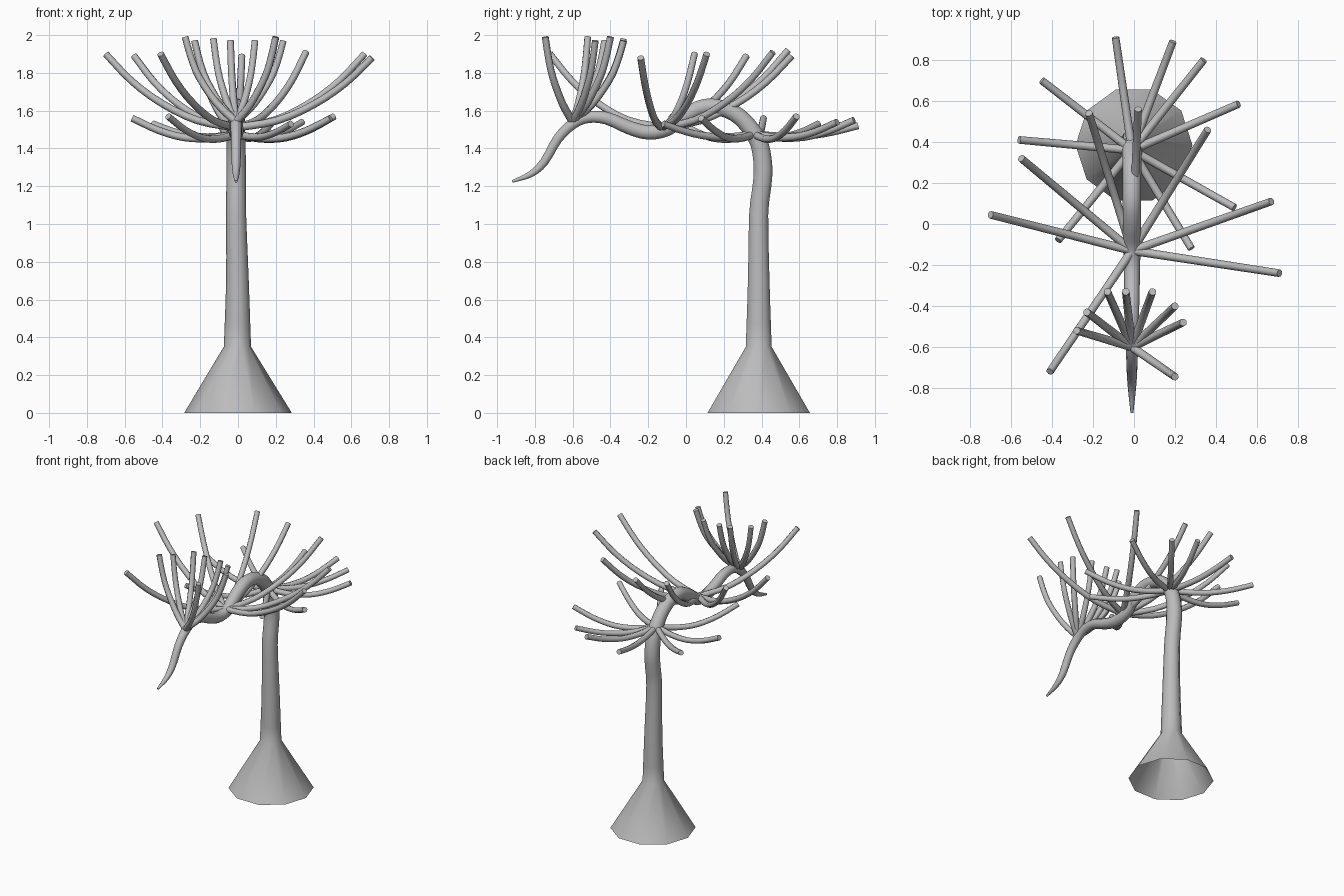
import bpy, bmesh, math
from mathutils import Vector

cube = bpy.data.objects.get("Cube")
if cube:
    bpy.data.objects.remove(cube)

grey = bpy.data.materials.new("plain grey")
grey.use_nodes = True
colour = (0.5, 0.5, 0.5, 1)
grey.diffuse_color = colour
grey.node_tree.nodes["Principled BSDF"].inputs["Base Color"].default_value = colour


def smooth_path(points, steps):
    """Catmull-Rom resampling of vectors of any length."""
    pts = [Vector(p) for p in points]
    pts = [2 * pts[0] - pts[1]] + pts + [2 * pts[-1] - pts[-2]]
    out = []
    for a, b, c, d in zip(pts, pts[1:], pts[2:], pts[3:]):
        for i in range(steps):
            t = i / steps
            out.append(0.5 * (2 * b + (c - a) * t + (2 * a - 5 * b + 4 * c - d) * t * t
                              + (3 * b - a - 3 * c + d) * t ** 3))
    return out + [pts[-2]]


def tube(name, path, side, sides, cap_start):
    """Sweep a polygon along a path of (x, y, z, radius)."""
    bm = bmesh.new()
    centres = [p.to_3d() for p in path]
    rings = []
    for i, c in enumerate(centres):
        along = (centres[min(i + 1, len(path) - 1)] - centres[max(i - 1, 0)]).normalized()
        up = along.cross(side).normalized()
        angles = [2 * math.pi * k / sides for k in range(sides)]
        rings.append([bm.verts.new(c + path[i][3] * (side * math.cos(a) + up * math.sin(a)))
                      for a in angles])
    for lower, upper in zip(rings, rings[1:]):
        for k in range(sides):
            n = (k + 1) % sides
            bm.faces.new((lower[k], lower[n], upper[n], upper[k]))
    bm.faces.new(rings[-1])
    if cap_start:
        bm.faces.new(rings[0][::-1])
    bmesh.ops.recalc_face_normals(bm, faces=bm.faces)
    mesh = bpy.data.meshes.new(name)
    bm.to_mesh(mesh)
    bm.free()
    mesh.materials.append(grey)
    obj = bpy.data.objects.new(name, mesh)
    bpy.context.collection.objects.link(obj)
    bpy.ops.object.select_all(action='DESELECT')
    obj.select_set(True)
    bpy.context.view_layer.objects.active = obj
    bpy.ops.object.shade_smooth_by_angle(angle=math.radians(50))


# Trunk: flared open foot, upright stem, arching top and drooping tip (y, z, radius)
stem = [(.385, .35, .072), (.385, .7, .06), (.385, 1.05, .053), (.402, 1.2, .052),
        (.408, 1.3, .052), (.39, 1.42, .05), (.345, 1.5, .048), (.28, 1.57, .046),
        (.2, 1.61, .045), (.1, 1.62, .045), (0, 1.575, .044), (-.1, 1.505, .042),
        (-.2, 1.485, .04), (-.3, 1.51, .038), (-.42, 1.56, .035), (-.52, 1.565, .032),
        (-.6, 1.53, .03), (-.68, 1.45, .027), (-.75, 1.33, .024), (-.82, 1.265, .018),
        (-.92, 1.225, .007)]
upper = smooth_path([(-.01 if z > 1 else -.003, y, z, r) for y, z, r in stem], 3)
tube("trunk", [Vector((0, .385, 0, .285))] + upper, Vector((1, 0, 0)), 10, False)


def whorl(name, centre, tips, profile, radius):
    """Fronds from one centre; profile gives (reach fraction, rise fraction)."""
    c = Vector(centre)
    for i, tip in enumerate(tips):
        d = Vector(tip) - c
        side = Vector((-d.y, d.x, 0)).normalized()
        pts = [(c.x + d.x * t, c.y + d.y * t, c.z + d.z * h, radius * (1 - .12 * t))
               for t, h in profile]
        tube(f"{name}_frond_{i + 1}", smooth_path(pts, 3), side, 8, True)


# Low, flat whorl above the stem
whorl("low", (-.01, .36, 1.475),
      [(-.56, .41, 1.56), (-.45, .7, 1.53), (-.09, .91, 1.52), (.19, .89, 1.55),
       (.34, .8, 1.54), (.51, .585, 1.57), (.49, .08, 1.56), (.28, -.12, 1.53),
       (-.37, -.08, 1.57)],
      [(0, 0), (.25, -.25), (.5, -.2), (.75, .25), (1, 1)], .021)

# Wide, rising whorl at the middle of the arch
whorl("middle", (-.01, -.13, 1.51),
      [(-.7, .045, 1.9), (-.55, .32, 1.89), (-.22, .54, 1.92), (.02, .56, 1.89),
       (.36, .46, 1.91), (.67, .11, 1.9), (.71, -.24, 1.88), (-.41, -.72, 1.9)],
      [(0, 0), (.3, .1), (.57, .33), (.8, .63), (1, 1)], .021)

# Steep tuft near the drooping tip
whorl("tip", (-.01, -.6, 1.54),
      [(-.28, -.52, 1.99), (-.23, -.43, 1.97), (-.13, -.33, 1.98), (-.04, -.33, 1.97),
       (.09, -.33, 1.97), (.2, -.4, 1.99), (.24, -.48, 1.97), (.2, -.745, 1.99)],
      [(0, 0), (.38, .22), (.72, .52), (.88, .75), (1, 1)], .021)
